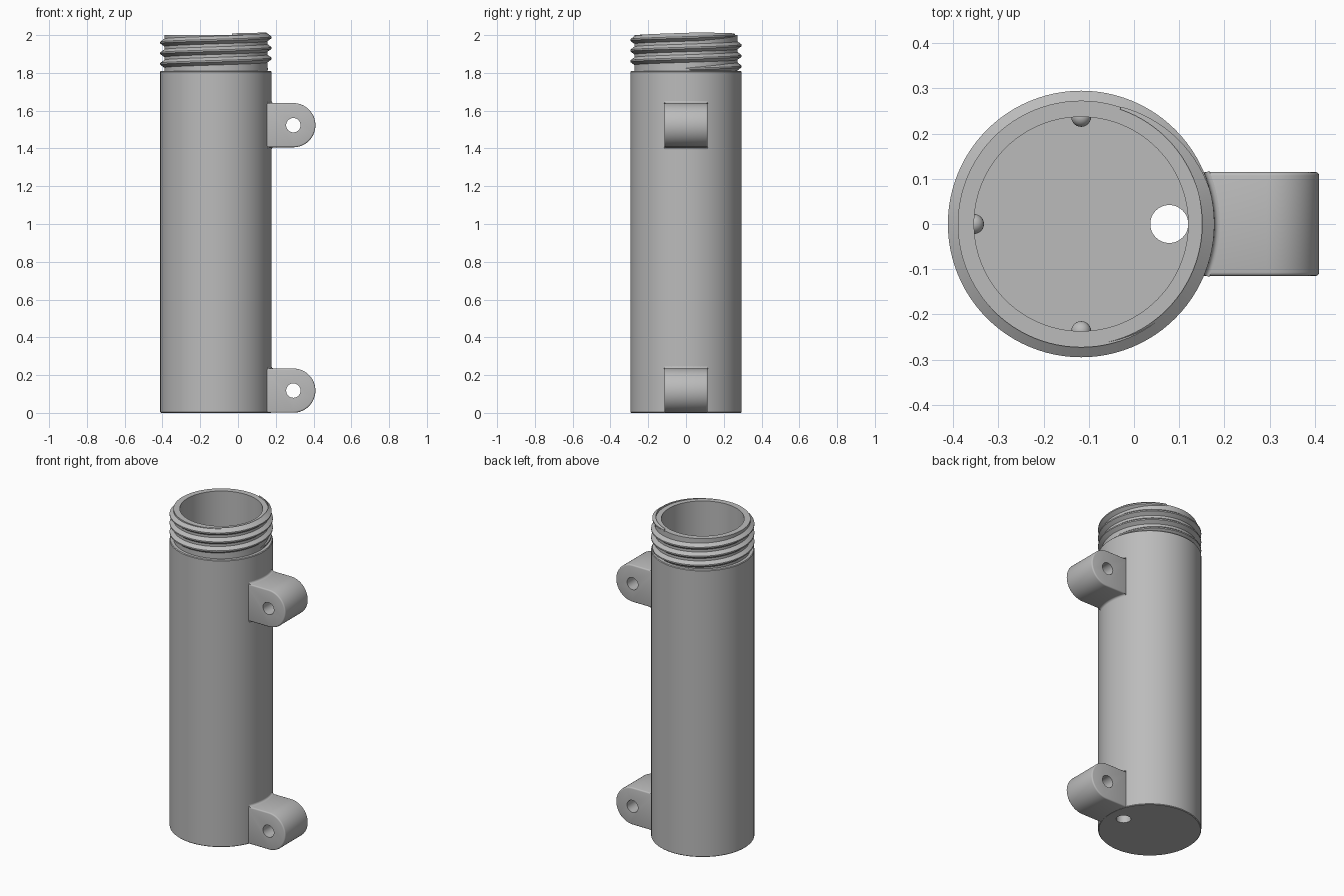
import bpy, bmesh, math
from mathutils import Vector

cube = bpy.data.objects.get("Cube")
if cube:
    bpy.data.objects.remove(cube, do_unlink=True)

CX = -0.117                      # tube axis
R_OUT, R_NECK, R_IN = 0.295, 0.273, 0.237
FLOOR, SHOULDER, TOP = 0.06, 1.81, 2.0
LUG_R, LUG_X, LUG_Y = 0.117, 0.293, 0.115
SEG = 96

grey = bpy.data.materials.new("plain grey")
grey.use_nodes = True
grey.diffuse_color = (0.5, 0.5, 0.5, 1)
grey.node_tree.nodes["Principled BSDF"].inputs["Base Color"].default_value = (0.5, 0.5, 0.5, 1)


def make(name, bm):
    bmesh.ops.recalc_face_normals(bm, faces=bm.faces)
    mesh = bpy.data.meshes.new(name)
    bm.to_mesh(mesh)
    bm.free()
    mesh.materials.append(grey)
    ob = bpy.data.objects.new(name, mesh)
    bpy.context.collection.objects.link(ob)
    return ob


def polar(r, a, z):
    return (CX + r * math.cos(a), r * math.sin(a), z)


def sweep(bm, rings, closed_section):
    """Skin a list of vertex-position rings and cap both ends."""
    rows = [[bm.verts.new(p) for p in ring] for ring in rings]
    n = len(rows[0])
    for a, b in zip(rows, rows[1:]):
        for i in range(n if closed_section else n - 1):
            j = (i + 1) % n
            bm.faces.new((a[i], a[j], b[j], b[i]))
    for row in (rows[0], rows[-1]):
        bm.faces.new(row)


def cylinder(name, r, depth, loc, axis):
    bm = bmesh.new()
    bmesh.ops.create_cone(bm, cap_ends=True, segments=48, radius1=r, radius2=r, depth=depth)
    turn = Vector((0, 0, 1)).rotation_difference(Vector(axis)).to_matrix()
    bmesh.ops.rotate(bm, verts=bm.verts, matrix=turn)
    bmesh.ops.translate(bm, verts=bm.verts, vec=loc)
    ob = make(name, bm)
    ob.hide_render = True
    return ob


def finish(ob, cutter=None):
    """Drill with the cutter, bake the modifiers and shade smooth."""
    if cutter:
        mod = ob.modifiers.new("drill", 'BOOLEAN')
        mod.operation = 'DIFFERENCE'
        mod.solver = 'EXACT'
        mod.object = cutter
    bpy.ops.object.select_all(action='DESELECT')
    bpy.context.view_layer.objects.active = ob
    ob.select_set(True)
    bpy.ops.object.convert(target='MESH')
    bpy.ops.object.shade_smooth_by_angle(angle=math.radians(32))
    if cutter:
        bpy.data.objects.remove(cutter, do_unlink=True)


# Hollow tube with floor, shoulder and neck
profile = [(R_OUT - 0.004, 0), (R_OUT, 0.004), (R_OUT, SHOULDER - 0.004), (R_OUT - 0.004, SHOULDER),
           (R_NECK, SHOULDER), (R_NECK, TOP), (R_IN, TOP), (R_IN, FLOOR)]
bm = bmesh.new()
sections = [[polar(r, 2 * math.pi * k / SEG, z) for k in range(SEG)] for r, z in profile]
sweep(bm, sections, True)
tube = make("tube_body", bm)
finish(tube, cylinder("drain_cutter", 0.042, 0.3, (0.078, 0, 0), (0, 0, 1)))

# Helical thread around the neck, fading out at both ends
PITCH, TURNS, Z0 = 0.056, 3.2, 1.82
steps = int(TURNS * SEG)
rings = []
for k in range(steps + 1):
    a = 2 * math.pi * k / SEG
    fade = min(1, 0.05 + min(k, steps - k) / (SEG / 6))
    z = Z0 + PITCH * k / SEG
    base, tip, crest = R_NECK - 0.005, R_NECK + (R_OUT - R_NECK) * fade, 0.004
    half = 0.024 * (0.4 + 0.6 * fade)
    rings.append([polar(base, a, z - half), polar(tip, a, z - crest),
                  polar(tip, a, z + crest), polar(base, a, z + half)])
bm = bmesh.new()
sweep(bm, rings, True)
finish(make("neck_thread", bm))


# Concave fillet where a lug face meets the tube
def fillet(name, z, up, size=0.012):
    span = math.asin(LUG_Y / R_OUT) * 0.98
    section = [(R_OUT - 0.006, z - up * 0.006)]
    for i in range(7):
        t = math.pi / 2 * i / 6
        section.append((R_OUT + size * (1 - math.sin(t)), z + up * size * (1 - math.cos(t))))
    section[1] = (R_OUT + size, z)
    bm = bmesh.new()
    sweep(bm, [[polar(r, -span + 2 * span * k / 16, h) for r, h in section] for k in range(17)], True)
    finish(make(name, bm))


# Mounting lugs with rounded end and cross hole
for label, zc in (("lower", LUG_R + 0.001), ("upper", 1.523)):
    outline = [(0.135, zc - LUG_R)]
    for i in range(33):
        t = -math.pi / 2 + math.pi * i / 32
        outline.append((LUG_X + LUG_R * math.cos(t), zc + LUG_R * math.sin(t)))
    outline.append((0.135, zc + LUG_R))
    bm = bmesh.new()
    sweep(bm, [[(x, y, z) for x, z in outline] for y in (-LUG_Y, LUG_Y)], True)
    lug = make(label + "_mounting_lug", bm)
    bevel = lug.modifiers.new("soft edges", 'BEVEL')
    bevel.width, bevel.segments = 0.008, 3
    bevel.limit_method, bevel.angle_limit = 'ANGLE', math.radians(60)
    finish(lug, cylinder("lug_cutter", 0.038, 1, (LUG_X, 0, zc), (0, 1, 0)))
    fillet(label + "_lug_top_fillet", zc + LUG_R, 1)
    if label == "upper":
        fillet("upper_lug_bottom_fillet", zc - LUG_R, -1)

# Small round locating bumps inside, against the wall
for name, angle in (("back", 90), ("right", 180), ("front", 270)):
    bm = bmesh.new()
    bmesh.ops.create_uvsphere(bm, u_segments=24, v_segments=12, radius=0.022)
    bmesh.ops.translate(bm, verts=bm.verts, vec=polar(R_IN, math.radians(angle), FLOOR + 0.022))
    finish(make(name + "_inner_bump", bm))
